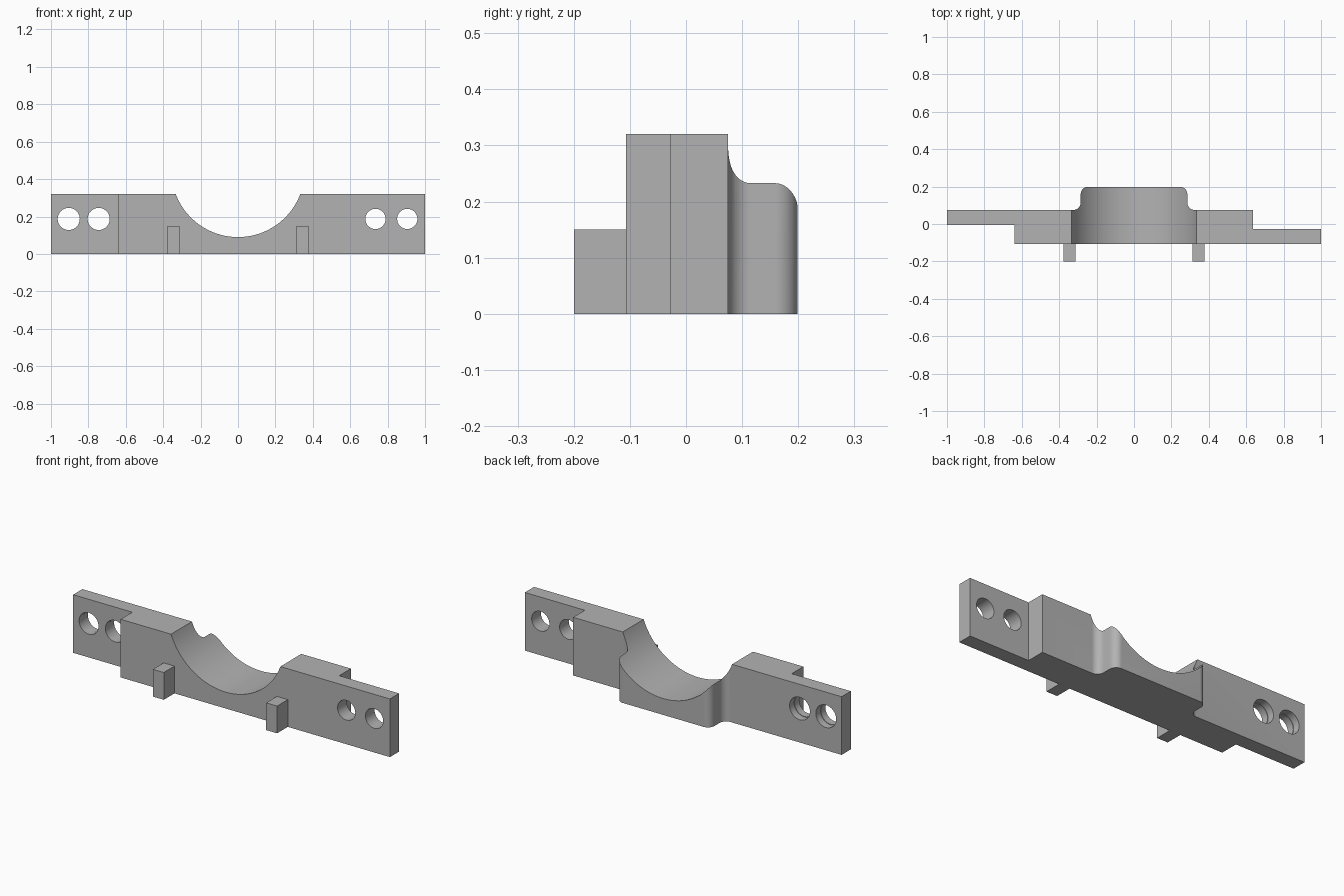
import bpy, bmesh, math
from mathutils import Matrix, Vector

cube = bpy.data.objects.get("Cube")
if cube:
    bpy.data.objects.remove(cube, do_unlink=True)

# Single grey material
GREY = (0.45, 0.45, 0.45, 1)
grey = bpy.data.materials.new("plain grey")
grey.use_nodes = True
grey.diffuse_color = GREY
grey.node_tree.nodes["Principled BSDF"].inputs["Base Color"].default_value = GREY

HEIGHT, FRONT, BACK = 0.32, -0.107, 0.075


def make_object(name, bm):
    mesh = bpy.data.meshes.new(name)
    bmesh.ops.recalc_face_normals(bm, faces=bm.faces)
    bm.to_mesh(mesh)
    bm.free()
    obj = bpy.data.objects.new(name, mesh)
    bpy.context.collection.objects.link(obj)
    mesh.materials.append(grey)
    return obj


def prism(name, outline, height):
    """Extrude a plan outline upwards from the ground."""
    bm = bmesh.new()
    face = bm.faces.new([bm.verts.new((x, y, 0)) for x, y in outline])
    top = bmesh.ops.extrude_face_region(bm, geom=[face])["geom"]
    bmesh.ops.translate(bm, vec=(0, 0, height),
                        verts=[v for v in top if isinstance(v, bmesh.types.BMVert)])
    return make_object(name, bm)


def arc(cx, cy, r, start, end, steps=12):
    angles = [math.radians(start + (end - start) * i / steps) for i in range(steps + 1)]
    return [(cx + r * math.cos(a), cy + r * math.sin(a)) for a in angles]


def drill(target, name, x, z, radius, y=0, depth=1, sides=48):
    """Cut a round hole running front to back."""
    bm = bmesh.new()
    place = Matrix.Translation((x, y, z)) @ Matrix.Rotation(math.pi / 2, 4, "X")
    bmesh.ops.create_cone(bm, cap_ends=True, segments=sides, radius1=radius,
                          radius2=radius, depth=depth, matrix=place)
    cutter = make_object(name, bm)
    mod = target.modifiers.new(name, "BOOLEAN")
    mod.operation, mod.solver, mod.object = "DIFFERENCE", "EXACT", cutter
    bpy.context.view_layer.objects.active = target
    bpy.ops.object.modifier_apply(modifier=mod.name)
    bpy.data.objects.remove(cutter, do_unlink=True)


# Body plan: offset flanges, filleted and rounded rear boss
R = 0.04
side = arc(0.325, BACK + R, R, 270, 180) + arc(0.245, 0.199 - R, R, 0, 90)
plan = [(-0.64, FRONT), (1, FRONT), (1, -0.027), (0.635, -0.027), (0.635, BACK)]
plan += side + [(-x, y) for x, y in reversed(side)]
plan += [(-1, BACK), (-1, -0.005), (-0.64, -0.005)]
body = prism("clamp_body", plan, HEIGHT)

# Half-round saddle and bolt holes
drill(body, "saddle_cutter", 0, 0.446, 0.356, sides=128)
for x in (0.735, 0.905):
    drill(body, "bolt_cutter", x, 0.187, 0.054)
for x in (-0.905, -0.745):
    drill(body, "bolt_cutter", x, 0.187, 0.059)
    drill(body, "recess_cutter", x, 0.187, 0.062, y=0.08, depth=0.09)

bpy.ops.object.select_all(action="DESELECT")
body.select_set(True)
bpy.context.view_layer.objects.active = body
bpy.ops.object.shade_smooth_by_angle(angle=math.radians(30))

# Locating pegs on the front
for name, x in (("left_peg", 0.345), ("right_peg", -0.345)):
    w = 0.033
    prism(name, [(x - w, -0.2), (x + w, -0.2), (x + w, FRONT), (x - w, FRONT)], 0.15)
